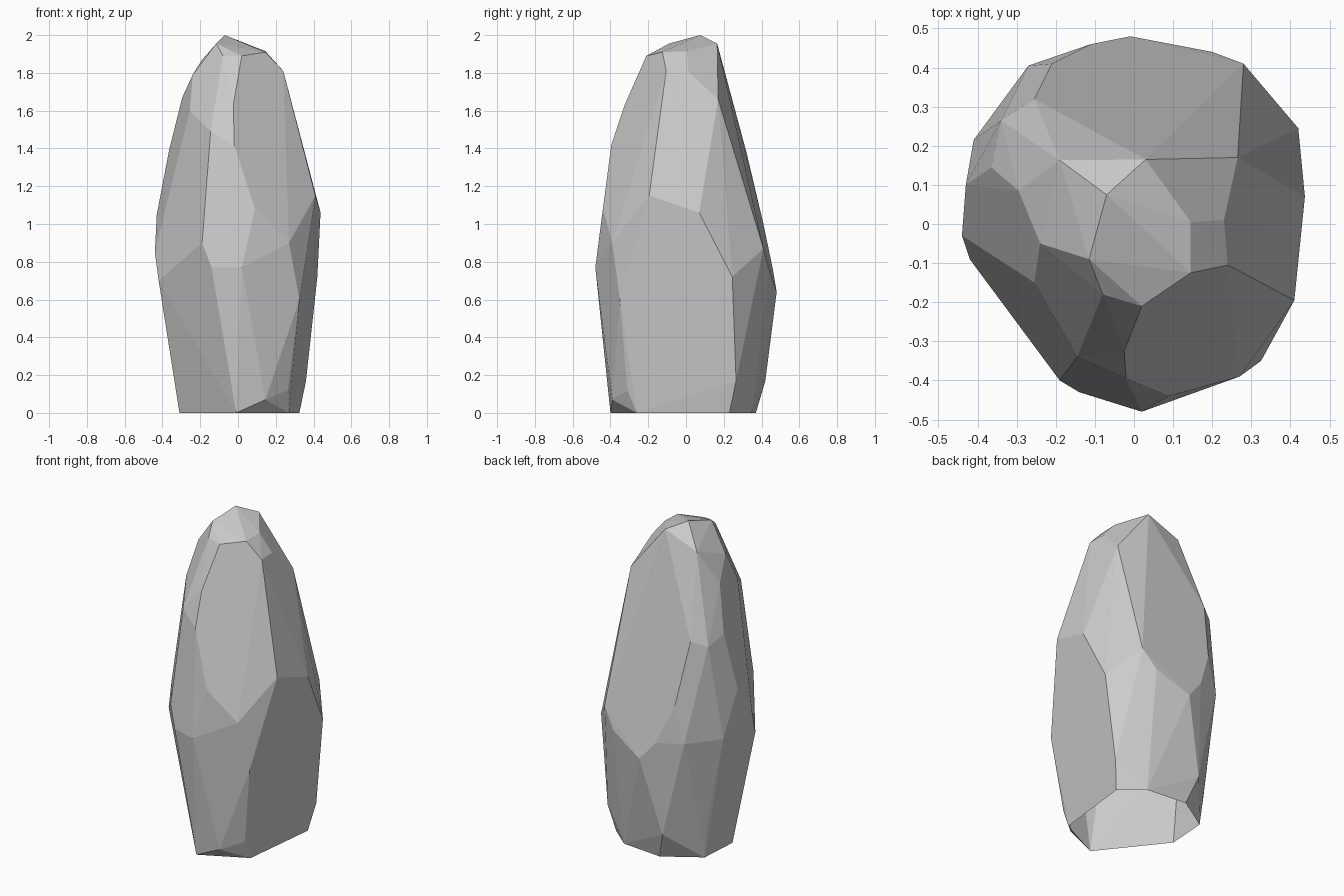
import bpy, bmesh, math

# Corner points of the faceted standing stone, from top to bottom
crown = [(-.07, .075, 2), (-.115, -.09, 1.955), (.02, -.21, 1.89), (.145, -.125, 1.91),
         (.145, .005, 1.915), (.03, .165, 1.955), (-.105, .187, 1.84), (-.19, .163, 1.87),
         (-.24, -.05, 1.79), (-.08, -.18, 1.89), (.23, .01, 1.81), (.24, -.105, 1.81)]
shoulder = [(.265, .17, 1.66), (-.255, -.15, 1.60), (-.295, .085, 1.67), (-.365, .145, 1.39),
            (-.34, .265, 1.35), (-.255, .32, 1.38), (-.025, -.325, 1.63), (-.145, -.34, 1.49),
            (-.02, -.395, 1.42)]
waist = [(.09, -.44, 1.08), (.41, -.195, 1.15), (.437, .07, 1.06), (.28, .41, .87),
         (-.21, .41, 1.0), (-.43, .10, 1.05), (-.44, -.03, .85), (-.42, -.09, .70),
         (-.19, -.40, .90), (-.14, -.43, .77), (.02, -.48, .77), (.27, -.39, .90),
         (.325, -.35, .60), (.42, .245, .72), (.20, .44, .75), (-.01, .48, .64),
         (-.11, .46, .76), (-.27, .405, .77), (-.41, .215, .77)]
foot = [(-.13, .42, .17), (-.307, .25, .18), (.36, .265, .17), (.265, -.31, .12), (.145, -.39, .07)]
base = [(.325, .23), (.19, .345), (-.075, .37), (-.293, .233), (-.31, -.02), (-.01, -.40), (.27, -.26)]

# Wrap the points in a hull and merge nearly coplanar triangles into facets
bm = bmesh.new()
for p in crown + shoulder + waist + foot + [(x, y, 0) for x, y in base]:
    bm.verts.new(p)
bmesh.ops.convex_hull(bm, input=bm.verts[:])
loose = [v for v in bm.verts if not v.link_faces]
bmesh.ops.delete(bm, geom=loose, context='VERTS')
bmesh.ops.dissolve_limit(bm, angle_limit=math.radians(3), verts=bm.verts[:], edges=bm.edges[:])
bmesh.ops.recalc_face_normals(bm, faces=bm.faces[:])

# The stone is an open shell underneath
floor = [f for f in bm.faces if all(v.co.z < .001 for v in f.verts)]
bmesh.ops.delete(bm, geom=floor, context='FACES')

mesh = bpy.data.meshes.new("standing_stone")
bm.to_mesh(mesh)
bm.free()
stone = bpy.data.objects.new("standing_stone", mesh)
bpy.context.collection.objects.link(stone)
